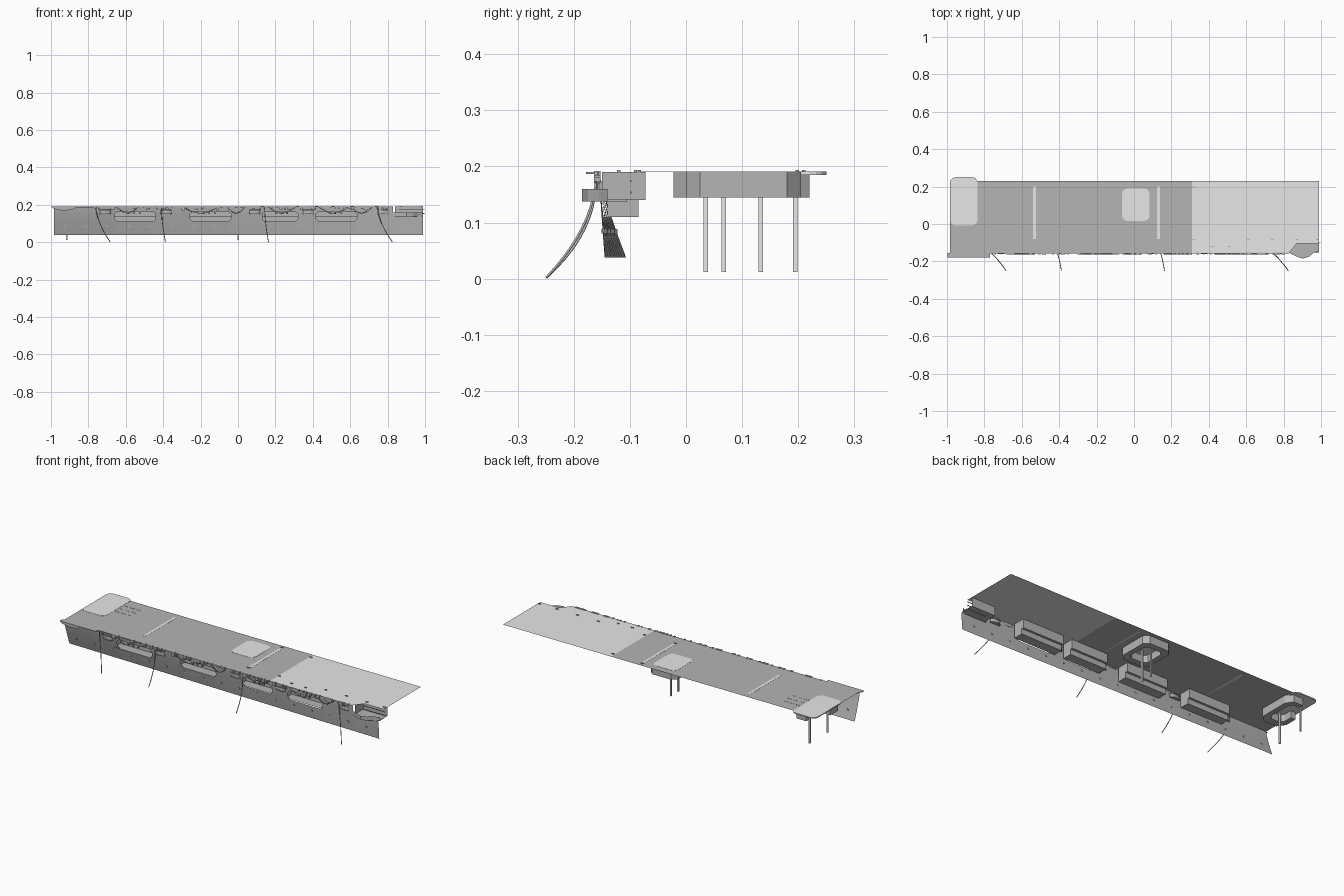
import bpy, bmesh, math, random
from mathutils import Vector

random.seed(4)
if "Cube" in bpy.data.objects:
    bpy.data.objects.remove(bpy.data.objects["Cube"])


def material(name, v):
    m = bpy.data.materials.new(name)
    m.use_nodes = True
    m.diffuse_color = (v, v, v, 1)
    m.node_tree.nodes["Principled BSDF"].inputs["Base Color"].default_value = (v, v, v, 1)
    return m


LIGHT = material("light grey", 0.82)
MID = material("medium grey", 0.46)
TOP = 0.19


def finish(name, bm, mat):
    me = bpy.data.meshes.new(name)
    bm.to_mesh(me)
    bm.free()
    me.materials.append(mat)
    ob = bpy.data.objects.new(name, me)
    bpy.context.collection.objects.link(ob)


def faces(name, polys, mat):
    bm = bmesh.new()
    for p in polys:
        bm.faces.new([bm.verts.new(c) for c in p])
    bmesh.ops.remove_doubles(bm, verts=bm.verts, dist=1e-5)
    finish(name, bm, mat)


def add_box(bm, x0, x1, y0, y1, z0, z1):
    for v in bmesh.ops.create_cube(bm, size=1)["verts"]:
        v.co = Vector(((x0 + x1) / 2 + v.co.x * (x1 - x0),
                       (y0 + y1) / 2 + v.co.y * (y1 - y0),
                       (z0 + z1) / 2 + v.co.z * (z1 - z0)))


def boxes(name, dims, mat):
    bm = bmesh.new()
    for d in dims:
        add_box(bm, *d)
    finish(name, bm, mat)


def rounded(x0, x1, y0, y1, r, n):
    pts = []
    corners = ((x1 - r, y1 - r), (x0 + r, y1 - r), (x0 + r, y0 + r), (x1 - r, y0 + r))
    for k, (cx, cy) in enumerate(corners):
        for i in range(n + 1):
            a = math.pi / 2 * (k + i / n)
            pts.append((cx + r * math.cos(a), cy + r * math.sin(a)))
    return pts


def slab(name, pts, z0, z1, mat):
    bm = bmesh.new()
    f = bm.faces.new([bm.verts.new((x, y, z0)) for x, y in pts])
    ext = bmesh.ops.extrude_face_region(bm, geom=[f])["geom"]
    bmesh.ops.translate(bm, vec=(0, 0, z1 - z0),
                        verts=[g for g in ext if isinstance(g, bmesh.types.BMVert)])
    bmesh.ops.recalc_face_normals(bm, faces=bm.faces)
    finish(name, bm, mat)


def wire(name, paths, radius, mat):
    cu = bpy.data.curves.new(name, "CURVE")
    cu.dimensions = "3D"
    cu.bevel_depth, cu.bevel_resolution = radius, 1
    cu.use_fill_caps = True
    cu.materials.append(mat)
    for path in paths:
        s = cu.splines.new("POLY")
        s.points.add(len(path) - 1)
        for p, c in zip(s.points, path):
            p.co = (*c, 1)
    bpy.context.collection.objects.link(bpy.data.objects.new(name, cu))


# Flight deck in two shades, with a cut corner above the side platform
L, R, FRONT, BACK, SPLIT = -0.985, 0.99, -0.155, 0.23, 0.31


def flat(pts):
    return [(x, y, TOP) for x, y in pts]


faces("deck_dark", [flat([(L, FRONT), (SPLIT, FRONT), (SPLIT, BACK), (L, BACK)])], MID)
faces("deck_light", [flat([(SPLIT, FRONT), (0.83, FRONT), (0.87, -0.105),
                           (R, -0.105), (R, BACK), (SPLIT, BACK)])], LIGHT)
boxes("deck_strips", [(x, x + 0.016, -0.08, 0.2, TOP, TOP + 0.0007) for x in (-0.54, 0.123)], LIGHT)
studs = [(x, -0.083) for x in (0.32, 0.61, 0.74, 0.87, 0.98)] + \
        [(0.32, 0.198), (0.13, 0.21), (0.13, -0.09), (0.42, -0.12), (0.51, -0.12)]
boxes("deck_studs", [(x - 0.007, x + 0.007, y - 0.003, y + 0.003, TOP, 0.194) for x, y in studs], MID)
dashes = [(-0.83 + i * 0.04, y) for y in (0.08, 0.12, 0.16) for i in range(3)]
boxes("deck_dashes", [(x, x + 0.025, y, y + 0.004, TOP, TOP + 0.001) for x, y in dashes], MID)


# Sloping side wall with chamfered openings
def hull(x, z):
    t = (x - L) / (R - L)
    low = -0.107 - 0.038 * t
    k = (TOP - z) / 0.152
    return (x, FRONT + (low - FRONT) * k ** 1.2, z)


OPENINGS = [(-0.66, -0.44), (-0.257, -0.037), (0.13, 0.32), (0.417, 0.636)]
C = 0.015
cols = sorted([L, 0.83, R] + [v for a, b in OPENINGS for v in (a, a + C, b - C, b)])
rows = [0.038, 0.075, 0.11, 0.11 + C, 0.14, 0.165 - C, 0.165, TOP]
polys = []
for a, b in zip(cols, cols[1:]):
    span = next(((s, e) for s, e in OPENINGS if s <= a and b <= e), None)
    for c, d in zip(rows, rows[1:]):
        if a >= 0.83 and c >= 0.14:
            continue
        q = [hull(a, c), hull(b, c), hull(b, d), hull(a, d)]
        if span and 0.11 <= c < 0.16:
            low, high = c == 0.11, d == 0.165
            left, right = a == span[0], b == span[1]
            if not ((low or high) and (left or right)):
                continue
            q.pop((3 if right else 2) if low else (1 if left else 0))
        polys.append(q)
faces("side_wall", polys, MID)

# Portholes along the wall
bm = bmesh.new()
for i in range(17):
    x, y, z = hull(-0.93 + i * 0.115, 0.085)
    add_box(bm, x - 0.004, x + 0.004, y - 0.003, y + 0.003, z - 0.004, z + 0.004)
finish("portholes", bm, MID)


# Recessed bays behind the openings: a stepped profile, open to the front
def bay(name, x0, x1, profile, sides):
    p = [[(x0, *a), (x1, *a), (x1, *b), (x0, *b)] for a, b in zip(profile, profile[1:])]
    for x in sides:
        p.append([(x, *c) for c in profile] + [(x, profile[0][0], TOP)])
    faces(name, p, MID)


STEPPED = [(-0.14, 0.11), (-0.085, 0.11), (-0.085, 0.14), (-0.072, 0.14), (-0.072, TOP)]
for i, (a, b) in enumerate(OPENINGS):
    bay(f"bay_{i + 1}", a - 0.02, b + 0.02, STEPPED, (a - 0.02, b + 0.02))
    boxes(f"bay_racks_{i + 1}", [(x, x + 0.008, -0.15, -0.14, 0.15, 0.17)
                                 for x in (a + 0.07, a + 0.1, a + 0.13)], MID)
bay("corner_bay", 0.84, R, [(-0.15, 0.14), (-0.072, 0.14), (-0.072, TOP)], (0.84,))

# Side platform with low bulwark
outline = [(0.83, -0.155), (0.865, -0.172), (0.9, -0.185), (0.935, -0.175),
           (0.96, -0.155), (R, -0.14)]
slab("side_platform", outline + [(R, -0.105), (0.87, -0.105)], 0.138, 0.142, MID)
faces("platform_bulwark", [[(*p, 0.14), (*q, 0.14), (*q, 0.16), (*p, 0.16)]
                           for p, q in zip(outline, outline[1:])], MID)
boxes("platform_rails", [(0.86, 0.996, -0.1, -0.097, z, z + 0.003) for z in (0.152, 0.172)], MID)

# Ledge at the far corner, with a sagging skirt
boxes("corner_ledge", [(-0.996, -0.77, -0.178, FRONT, TOP - 0.003, TOP)], MID)
skirt = [(-0.93 + 0.065 * math.cos(math.pi * i / 8), -0.176,
          TOP - 0.02 * math.sin(math.pi * i / 8)) for i in range(9)]
faces("ledge_skirt", [skirt], MID)

# Lift wells, platforms and legs; the edge well is open at its outer corner
outer = rounded(-0.075, 0.095, 0.0, 0.205, 0.025, 1)
inner = rounded(-0.045, 0.065, 0.035, 0.17, 0.018, 1)
edge_outer = [(-0.97, 0.09), (-0.97, 0.02), (-0.94, -0.022), (-0.86, -0.022),
              (-0.825, 0.01), (-0.825, 0.18), (-0.85, 0.22), (-0.91, 0.22)]
edge_inner = [(-0.94, 0.09), (-0.94, 0.045), (-0.925, 0.02), (-0.875, 0.02),
              (-0.855, 0.04), (-0.855, 0.165), (-0.87, 0.19), (-0.91, 0.19)]


def well(name, out, inn, closed):
    polys, n, z = [], len(out), 0.145
    for i in range(n if closed else n - 1):
        j = (i + 1) % n
        for ring in (out, inn):
            polys.append([(*ring[i], z), (*ring[j], z), (*ring[j], TOP), (*ring[i], TOP)])
        polys.append([(*out[i], z), (*out[j], z), (*inn[j], z), (*inn[i], z)])
    if not closed:
        for i in (0, n - 1):
            polys.append([(*out[i], z), (*inn[i], z), (*inn[i], TOP), (*out[i], TOP)])
    faces(name, polys, MID)


well("inner_lift_well", outer, inner, True)
well("edge_lift_well", edge_outer, edge_inner, False)
slab("inner_lift", rounded(-0.064, 0.083, 0.016, 0.19, 0.03, 4), TOP - 0.003, TOP + 0.001, LIGHT)
slab("edge_lift", rounded(-0.984, -0.836, -0.007, 0.25, 0.03, 4), TOP - 0.005, TOP + 0.001, LIGHT)
legs = [(0.002, 0.067), (0.002, 0.133), (-0.915, 0.035), (-0.915, 0.195)]
boxes("lift_legs", [(x - 0.004, x + 0.004, y - 0.004, y + 0.004, 0.012, TOP - 0.002)
                    for x, y in legs], LIGHT)

# Round tubs set into the wall under the deck edge
for i, x in enumerate((-0.71, -0.385, 0.09, 0.375, 0.775)):
    pts = [(x + 0.03 * math.cos(math.tau * k / 12), -0.147 + 0.013 * math.sin(math.tau * k / 12))
           for k in range(12)]
    slab(f"edge_tub_{i + 1}", pts, 0.15, 0.172, MID)
    wire(f"tub_rims_{i + 1}", [[(px, py, z) for px, py in pts + pts[:1]] for z in (0.152, 0.172)],
         0.002, MID)

# Edge fittings: gutter, small boxes and drooping pipes
boxes("edge_gutter", [(-0.77, 0.83, -0.159, FRONT, TOP - 0.005, TOP)], MID)
bm = bmesh.new()
for i in range(60):
    x, h = random.uniform(-0.75, 0.8), random.uniform(0.004, 0.02)
    add_box(bm, x, x + random.uniform(0.005, 0.018), -0.164, -0.152, TOP - h, TOP + 0.002)
finish("edge_fittings", bm, MID)
pipes = []
for x, w in ((-0.65, 0.12), (-0.3, 0.2), (-0.06, 0.1), (0.16, 0.15), (0.43, 0.16), (0.6, 0.12)):
    pipes.append([(x + w * k / 8, -0.16, TOP - 0.035 * math.sin(math.pi * k / 8)) for k in range(9)])
wire("edge_pipes", pipes, 0.002, MID)

# Long curved whips hanging from the edge
whips = []
for x0, x1, e in ((-0.76, -0.684, 1.8), (-0.41, -0.388, 2.1), (0.142, 0.163, 2.1), (0.745, 0.825, 1.8)):
    whips.append([(x0 + (x1 - x0) * t ** 1.5, -0.16 - 0.089 * t ** e, TOP - 0.188 * t ** 0.9)
                  for t in [k / 10 for k in range(11)]])
wire("edge_whips", whips, 0.0022, MID)
